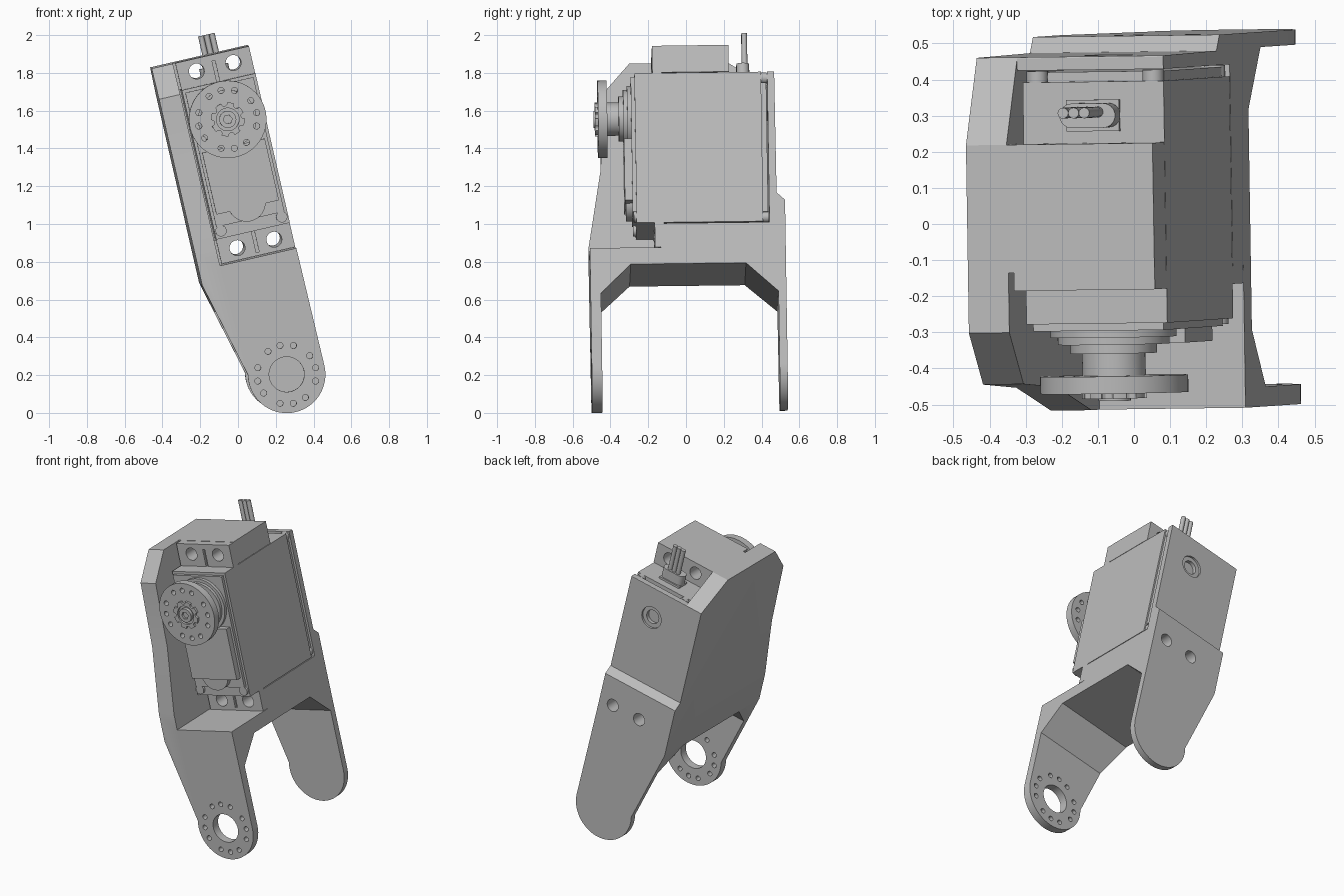
import bpy, bmesh, math
from mathutils import Matrix, Vector

if "Cube" in bpy.data.objects:
    bpy.data.objects.remove(bpy.data.objects["Cube"])

# Local frame: u across, v depth, w along the arm, origin at the pivot
T, R = Matrix.Translation, Matrix.Rotation
POSE = (T((0, 0, 1)) @ R(math.radians(0.9), 4, 'Z') @ R(math.radians(0.7), 4, 'X')
        @ T((0, 0, -1)) @ T((0.25, 0, 0.21)) @ R(math.radians(-13), 4, 'Y'))
grey = bpy.data.materials.new("light_grey")
grey.diffuse_color = (0.5, 0.5, 0.5, 1)
grey.use_nodes = True
grey.node_tree.nodes["Principled BSDF"].inputs["Base Color"].default_value = grey.diffuse_color
HUB = 1.385


def add(name, bm):
    bmesh.ops.recalc_face_normals(bm, faces=bm.faces)
    me = bpy.data.meshes.new(name)
    bm.to_mesh(me)
    bm.free()
    me.materials.append(grey)
    ob = bpy.data.objects.new(name, me)
    bpy.context.collection.objects.link(ob)
    ob.matrix_world = POSE
    return ob


def prism(name, pts, a, b, axis):
    """Extrude a profile: axis 'v' takes (u, w) points, axis 'u' takes (v, w),
    axis 'w' takes (u, v)."""
    def co(p, d):
        return {'v': (p[0], d, p[1]), 'u': (d, p[0], p[1]), 'w': (p[0], p[1], d)}[axis]
    bm = bmesh.new()
    f = bm.faces.new([bm.verts.new(co(p, a)) for p in pts])
    ext = bmesh.ops.extrude_face_region(bm, geom=[f])
    shift = Vector(co((0, 0), b - a))
    bmesh.ops.translate(bm, vec=shift, verts=[g for g in ext['geom'] if isinstance(g, bmesh.types.BMVert)])
    return add(name, bm)


def box(name, u, v, w):
    return prism(name, [(u[0], w[0]), (u[1], w[0]), (u[1], w[1]), (u[0], w[1])], v[0], v[1], 'v')


def circle(cu, cw, r, n):
    return [(cu + r * math.cos(2 * math.pi * i / n), cw + r * math.sin(2 * math.pi * i / n)) for i in range(n)]


def disc(name, cu, cw, r, v0, v1, n=40):
    return prism(name, circle(cu, cw, r, n), v0, v1, 'v')


def cut(ob, tools, op='DIFFERENCE'):
    """Apply booleans and discard the tools."""
    for t in tools:
        m = ob.modifiers.new("cut", 'BOOLEAN')
        m.object, m.operation, m.solver = t, op, 'EXACT'
    dg = bpy.context.evaluated_depsgraph_get()
    me = bpy.data.meshes.new_from_object(ob.evaluated_get(dg))
    ob.modifiers.clear()
    ob.data = me
    for t in tools:
        bpy.data.objects.remove(t)


def ring_holes(cw, v0, v1):
    """Four groups of three small holes around a centre."""
    out = []
    for q in range(4):
        for d in (-26, 0, 26):
            a = math.radians(90 * q + d)
            out.append(disc("hole", 0.157 * math.cos(a), cw + 0.157 * math.sin(a), 0.016, v0, v1, 14))
    return out


# Bracket: side profile crossed with the front silhouette
side = [(-.515, -.3), (-.515, .74), (-.445, 1.16), (-.43, 1.57), (-.285, 1.735), (.235, 1.735),
        (.475, 1.585), (.478, .93), (.522, .89), (.522, -.3), (.48, -.3), (.48, .395),
        (.31, .55), (-.30, .55), (-.46, .395), (-.46, -.3)]
bracket = prism("bracket", side, -.6, .6, 'u')
arc = [(.205 * math.cos(math.radians(a)), .205 * math.sin(math.radians(a))) for a in range(0, -193, -6)]
front = [(.2, 1.735), (.2, .64)] + arc + [(-.33, .56), (-.33, 1.735)]
cut(bracket, [prism("outline", front, -1, 1, 'v')], 'INTERSECT')
cut(bracket, [
    box("front_pocket", (-.215, 1), (-1, -.12), (.64, 2)),
    box("case_pocket", (-.215, 1), (-.3, .438), (.77, 1.59)),
    box("wire_pocket", (-.215, 1), (.235, 1), (1.587, 2)),
    disc("pivot_hole", 0, 0, .093, -.6, -.3),
    disc("axle_hole", 0, HUB, .045, .3, .6, 24),
    disc("axle_counterbore", 0, HUB, .072, .462, .6, 28),
] + [disc("mount_hole", u, w, .041, -.4, .7, 24) for u in (-.1, .1) for w in (.706, 1.666)]
    + ring_holes(0, -.6, -.3))

# Servo case, rear cover and its corner screws
box("servo_case", (-.2, .2), (-.265, .405), (.775, 1.587))
box("rear_cover", (-.19, .19), (.405, .432), (.83, 1.53))
for u in (-.165, .165):
    for w in (.805, 1.56):
        disc("cover_screw", u, w, .03, .405, .436, 16)

# Mounting ears with two holes and a centre slot
for w0, w1, wh, s0, s1 in ((.642, .775, .706, .66, .8), (1.587, 1.733, 1.666, 1.56, 1.70)):
    ear = box("mounting_ear", (-.2, .2), (-.17, -.12), (w0, w1))
    cut(ear, [disc("hole", u, wh, .041, -.3, 0, 24) for u in (-.1, .1)]
        + [box("slot", (-.008, .008), (-.3, -.155), (s0, s1))])

# Gearbox cover on the case front
box("gear_cover", (-.185, .185), (-.285, -.265), (.84, 1.57))
box("gear_housing", (-.17, .17), (-.325, -.285), (.905, 1.24))
disc("gear_bump", .0, .93, .1, -.318, -.285, 32)
for u in (-.165, .165):
    disc("case_screw", u, .815, .03, -.28, -.265, 16)

# Stepped output boss
for r, v0, v1 in ((.175, -.305, -.285), (.155, -.325, -.305), (.12, -.35, -.325), (.088, -.42, -.35)):
    disc("output_boss", 0, HUB, r, v0, v1)

# Output horn with hole ring, notched collar and centre screw
horn = disc("output_horn", 0, HUB, .205, -.46, -.412, 56)
cut(horn, ring_holes(HUB, -.6, -.3))
collar = disc("horn_collar", 0, HUB, .09, -.475, -.46, 40)
notches = []
for i in range(8):
    a = i * math.pi / 4
    notches.append(disc("notch", .088 * math.cos(a), HUB + .088 * math.sin(a), .016, -.6, -.3, 12))
cut(collar, notches + [disc("bore", 0, HUB, .06, -.6, -.3)])
screw = disc("horn_screw", 0, HUB, .045, -.482, -.455, 24)
cut(screw, [disc("socket", 0, HUB, .024, -.6, -.468, 6)])

# Cable grommet and three wires
box("grommet_base", (-.075, .075), (.268, .355), (1.587, 1.6))
slot = [(s * .045 + .034 * math.cos(math.radians(a)), .312 + .034 * math.sin(math.radians(a)))
        for s, a0 in ((1, -90), (-1, 90)) for a in range(a0, a0 + 181, 20)]
prism("grommet", slot, 1.6, 1.665, 'w')
for u in (-.03, 0, .03):
    prism("wire", circle(u, .322, .015, 16), 1.66, 1.835, 'w')

# Smooth the round walls, keep hard edges
bpy.ops.object.select_all(action='SELECT')
bpy.context.view_layer.objects.active = bracket
bpy.ops.object.shade_smooth_by_angle(angle=math.radians(25))
